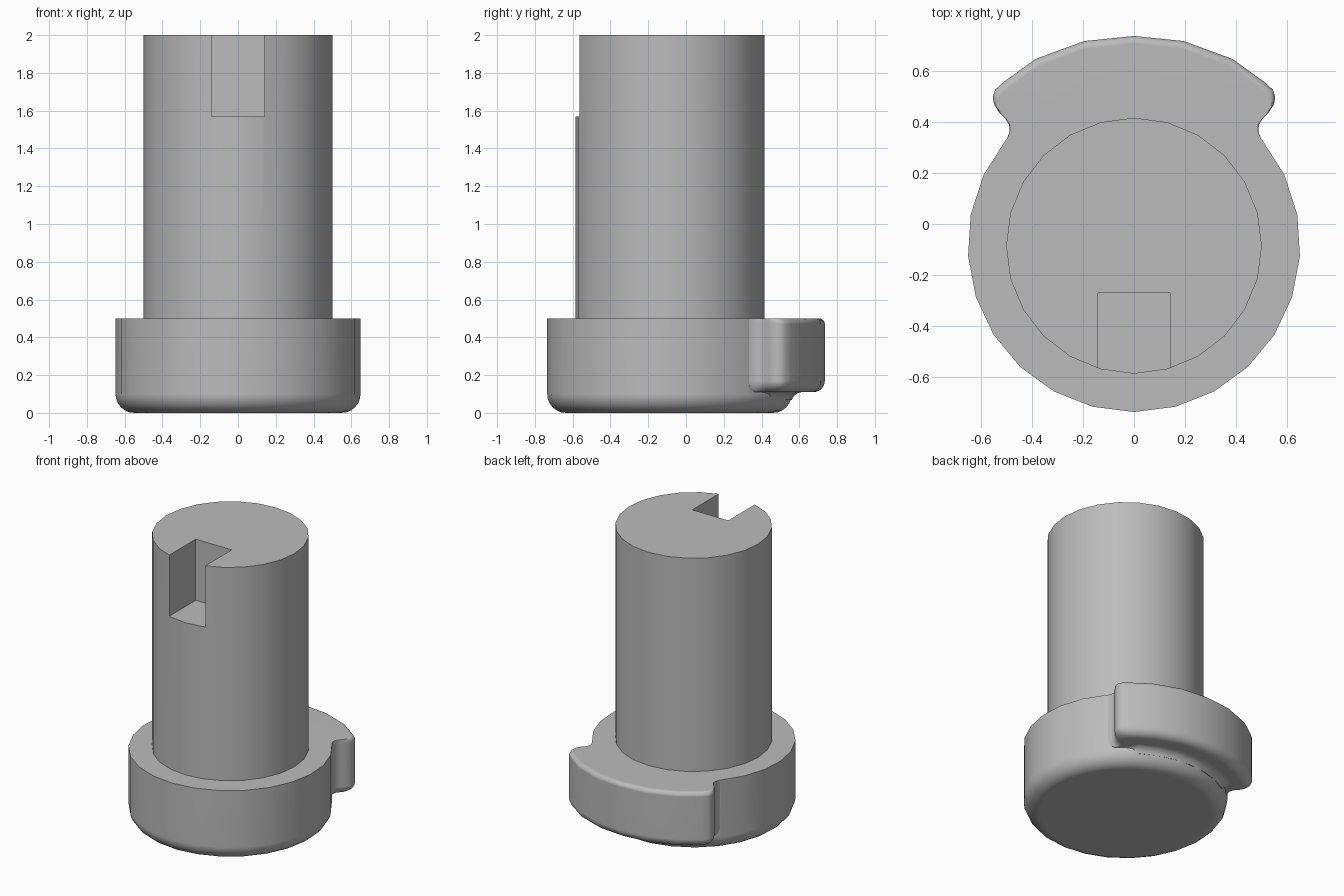
import bpy, bmesh
from math import sin, cos, pi, radians, atan2, hypot

if "Cube" in bpy.data.objects:
    bpy.data.objects.remove(bpy.data.objects["Cube"])

CY = -0.085          # y of the shared shaft and base axis
TOP = 0.5            # top of the flange

grey = bpy.data.materials.new("machined grey")
grey.use_nodes = True
grey.diffuse_color = (0.5, 0.5, 0.5, 1)
grey.node_tree.nodes["Principled BSDF"].inputs["Base Color"].default_value = (0.5, 0.5, 0.5, 1)


def polar(r, a, z):
    return (r * cos(a), CY + r * sin(a), z)


def loft(name, rings, wrap=False):
    """Skin equal rings of points; cap the ends unless the loft wraps."""
    bm = bmesh.new()
    loops = [[bm.verts.new(p) for p in ring] for ring in rings]
    pairs = list(zip(loops, loops[1:])) + ([(loops[-1], loops[0])] if wrap else [])
    for a, b in pairs:
        for i in range(len(a)):
            j = (i + 1) % len(a)
            bm.faces.new((a[i], a[j], b[j], b[i]))
    if not wrap:
        bm.faces.new(loops[0])
        bm.faces.new(loops[-1])
    bmesh.ops.recalc_face_normals(bm, faces=bm.faces)
    mesh = bpy.data.meshes.new(name)
    bm.to_mesh(mesh)
    bm.free()
    mesh.materials.append(grey)
    obj = bpy.data.objects.new(name, mesh)
    bpy.context.collection.objects.link(obj)
    return obj


def circle(r, z, n):
    return [polar(r, -pi / 2 + 2 * pi * i / n, z) for i in range(n)]


def combine(target, tool, operation):
    """Apply a boolean and discard the tool."""
    mod = target.modifiers.new("combine", 'BOOLEAN')
    mod.operation, mod.object, mod.solver = operation, tool, 'EXACT'
    bpy.context.view_layer.objects.active = target
    bpy.ops.object.modifier_apply(modifier=mod.name)
    bpy.data.objects.remove(tool)


def smooth(obj):
    bpy.ops.object.select_all(action='DESELECT')
    obj.select_set(True)
    bpy.context.view_layer.objects.active = obj
    bpy.ops.object.shade_smooth_by_angle(angle=radians(35))
    mod = obj.modifiers.new("even shading", 'WEIGHTED_NORMAL')
    mod.keep_sharp = True


quarter = [i * pi / 12 for i in range(7)]

# Round flange with a rolled bottom edge
flange = loft("flange", [circle(0.55 + 0.1 * sin(t), 0.1 - 0.1 * cos(t), 25) for t in quarter]
              + [circle(0.65, TOP, 25)])

# Rear lug: half outline from inside the flange, round the neck and tip, to the middle
half = [(0.3, 0.2), (0.497, 0.333), (0.487, 0.36), (0.488, 0.388), (0.505, 0.415),
        (0.53, 0.44), (0.547, 0.468), (0.552, 0.497), (0.543, 0.525), (0.51, 0.555),
        (0.385, 0.645), (0.195, 0.715), (0, 0.735)]
outline = half + [(-x, y) for x, y in reversed(half[:-1])]


def lug_ring(inset, z, turn):
    ring = []
    for x, y in outline:
        r, a = hypot(x, y - CY), atan2(y - CY, x)
        r -= inset * max(0, r - 0.65) / 0.17
        a = pi / 2 + (a - pi / 2) * (1 - turn * inset / 0.6)
        ring.append(polar(r, a, z))
    return ring


low, high = 0.06, 0.03   # edge radii
lug = loft("lug",
           [lug_ring(low * (1 - sin(t)), 0.11 + low * (1 - cos(t)), 1) for t in quarter]
           + [lug_ring(high * (1 - cos(t)), TOP - high * (1 - sin(t)), 0) for t in quarter])

# Concave fillet under the lug, fading out at both ends
cove = [(0.702 + 0.06 * cos(t), 0.05 + 0.06 * sin(t))
        for t in [radians(162 - 12 * i) for i in range(7)]]
section = [(0.56, 0.2), (0.56, 0.09)] + cove + [(0.702, 0.2)]
rings = []
for i in range(9):
    a = radians(46 + 11 * i)
    fade = 0.0 if i in (0, 8) else 1.0
    rings.append([polar(r if fade else 0.56 + (r - 0.56) * 0.5, a, z) for r, z in section])
fillet = loft("lug_fillet", rings)

combine(flange, lug, 'UNION')
combine(flange, fillet, 'UNION')
smooth(flange)

# Shaft with a square notch cut into its front at the top
shaft = loft("shaft", [circle(0.5, TOP - 0.02, 24), circle(0.5, 2, 24)])
notch = loft("notch", [[(-0.14, -0.8, z), (0.14, -0.8, z), (0.14, -0.27, z), (-0.14, -0.27, z)]
                       for z in (1.57, 2.2)])
combine(shaft, notch, 'DIFFERENCE')
smooth(shaft)
